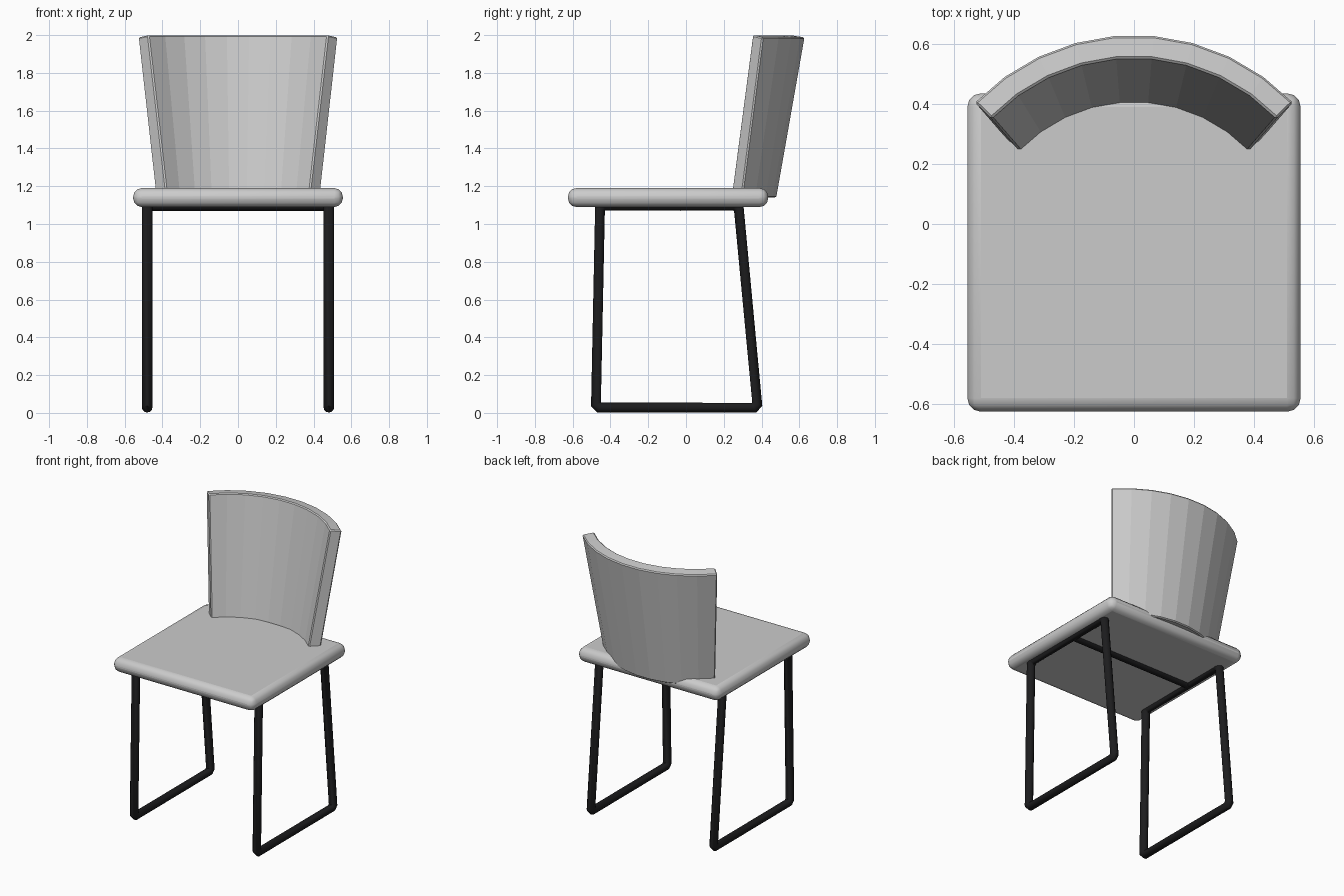
import bpy, bmesh
from math import sin, cos, radians
from mathutils import Vector

if "Cube" in bpy.data.objects:
    bpy.data.objects.remove(bpy.data.objects["Cube"])

black = bpy.data.materials.new("black_metal")
black.diffuse_color = (0.012, 0.012, 0.013, 1)
black.use_nodes = True
black.node_tree.nodes["Principled BSDF"].inputs["Base Color"].default_value = black.diffuse_color


def activate(obj):
    bpy.ops.object.select_all(action='DESELECT')
    obj.select_set(True)
    bpy.context.view_layer.objects.active = obj


def add_bevel(obj, width, segments):
    mod = obj.modifiers.new("bevel", 'BEVEL')
    mod.width = width
    mod.segments = segments
    mod.limit_method = 'ANGLE'
    mod.angle_limit = radians(40)


def tube(name, points, closed, radius=0.028):
    """Round metal bar through a list of points."""
    curve = bpy.data.curves.new(name, 'CURVE')
    curve.dimensions = '3D'
    curve.bevel_depth = radius
    curve.bevel_resolution = 4
    curve.use_fill_caps = True
    spline = curve.splines.new('POLY')
    spline.points.add(len(points) - 1)
    for p, co in zip(spline.points, points):
        p.co = (*co, 1)
    spline.use_cyclic_u = closed
    obj = bpy.data.objects.new(name, curve)
    bpy.context.collection.objects.link(obj)
    curve.materials.append(black)
    activate(obj)
    bpy.ops.object.convert(target='MESH')
    bpy.ops.object.shade_smooth_by_angle(angle=radians(35))
    return obj


def clip_corners(points, d=0.018):
    """Replace each corner by two points so the bends are slightly rounded."""
    pts = [Vector(p) for p in points]
    out = []
    for i, p in enumerate(pts):
        before, after = pts[i - 1], pts[(i + 1) % len(pts)]
        out += [p + (before - p).normalized() * d, p + (after - p).normalized() * d]
    return out


# Seat: rounded slab
bpy.ops.mesh.primitive_cube_add(size=1, location=(0, -0.095, 1.14))
seat = bpy.context.object
seat.name = "seat"
seat.scale = (1.11, 1.06, 0.10)
bpy.ops.object.transform_apply(location=False, rotation=False, scale=True)
add_bevel(seat, 0.045, 3)
bpy.ops.object.shade_smooth_by_angle(angle=radians(40))

# Side leg loops
for side, name in ((-1, "left_leg_loop"), (1, "right_leg_loop")):
    x = 0.481 * side
    tube(name, clip_corners([(x, -0.477, 0.028), (x, 0.379, 0.028),
                             (x, 0.278, 1.098), (x, -0.455, 1.098)]), True)

# Cross bar under the seat
tube("cross_bar", [(-0.481, -0.03, 1.098), (0.481, -0.03, 1.098)], False)

# Backrest: flared, curved shell of nine flat staves
# each section corner: arc radius, arc centre y, height
section = [(0.525, -0.125, 1.152), (0.605, -0.125, 1.14),
           (0.737, -0.107, 1.988), (0.660, -0.107, 2.0)]
staves, half = 9, radians(46)
bm = bmesh.new()
rings = []
for i in range(staves + 1):
    a = -half + 2 * half * i / staves
    rings.append([bm.verts.new((r * sin(a), cy + r * cos(a), z)) for r, cy, z in section])
for a, b in zip(rings, rings[1:]):
    for k in range(4):
        n = (k + 1) % 4
        bm.faces.new((a[k], a[n], b[n], b[k]))
bm.faces.new(rings[0])
bm.faces.new(rings[-1])
bmesh.ops.recalc_face_normals(bm, faces=bm.faces)
mesh = bpy.data.meshes.new("backrest")
bm.to_mesh(mesh)
bm.free()
backrest = bpy.data.objects.new("backrest", mesh)
bpy.context.collection.objects.link(backrest)
add_bevel(backrest, 0.007, 1)
